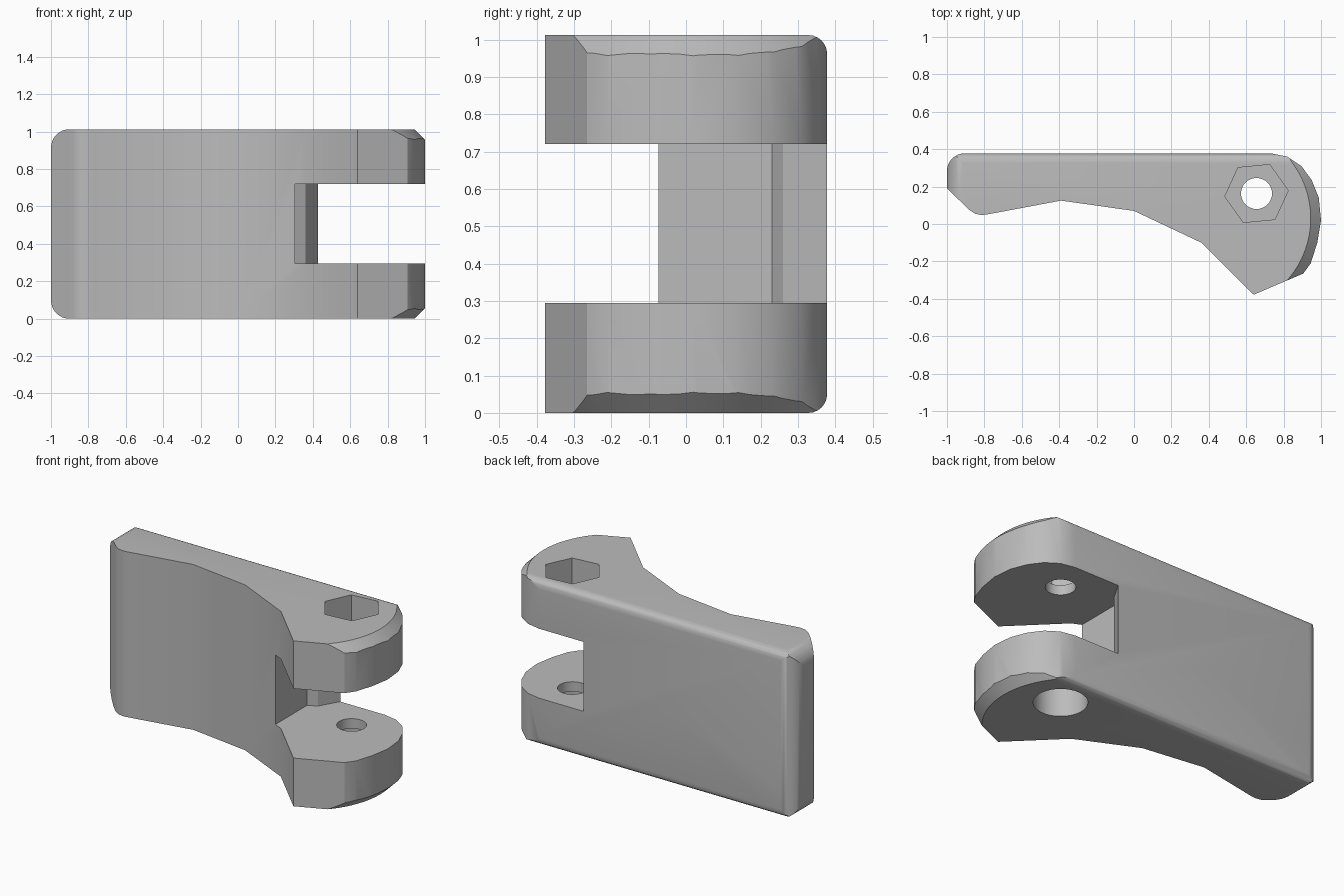
import bpy, bmesh, math
from mathutils import Matrix, Vector

if "Cube" in bpy.data.objects:
    bpy.data.objects.remove(bpy.data.objects["Cube"], do_unlink=True)

H = 1.012                      # overall height
PIVOT = (0.655, 0.163)         # bolt axis
SLOT = (0.295, 0.72)           # gap between the two lugs
FLOOR = 0.06                   # web left under each bolt recess

grey = bpy.data.materials.new("plain grey")
grey.use_nodes = True
colour = (0.5, 0.5, 0.5, 1)
grey.diffuse_color = colour
grey.node_tree.nodes["Principled BSDF"].inputs["Base Color"].default_value = colour


def make(name, bm):
    bmesh.ops.recalc_face_normals(bm, faces=bm.faces)
    mesh = bpy.data.meshes.new(name)
    bm.to_mesh(mesh)
    bm.free()
    mesh.materials.append(grey)
    obj = bpy.data.objects.new(name, mesh)
    bpy.context.collection.objects.link(obj)
    return obj


def prism(name, points, lo, hi, axis="z"):
    """Extrude a flat outline along one axis."""
    place = {"x": lambda a, b, t: (t, a, b),
             "y": lambda a, b, t: (a, t, b),
             "z": lambda a, b, t: (a, b, t)}[axis]
    bm = bmesh.new()
    face = bm.faces.new([bm.verts.new(place(a, b, lo)) for a, b in points])
    moved = bmesh.ops.extrude_face_region(bm, geom=[face])["geom"]
    verts = [g for g in moved if isinstance(g, bmesh.types.BMVert)]
    bmesh.ops.translate(bm, verts=verts, vec=place(0, 0, hi - lo))
    return make(name, bm)


def arc(cx, cy, r, start, end, steps):
    angles = [math.radians(start + (end - start) * i / steps) for i in range(steps + 1)]
    return [(cx + r * math.cos(a), cy + r * math.sin(a)) for a in angles]


def circle(r, sides, turn=0):
    return arc(*PIVOT, r, turn, turn + 360, sides)[:-1]


def cut(target, tool, operation="DIFFERENCE"):
    mod = target.modifiers.new("cut", "BOOLEAN")
    mod.operation, mod.solver, mod.object = operation, "EXACT", tool
    bpy.context.view_layer.objects.active = target
    bpy.ops.object.modifier_apply(modifier=mod.name)
    bpy.data.objects.remove(tool, do_unlink=True)


# Plan outline: scooped front, pointed heel, round nose, straight back
outline = [(-1, 0.19), (-0.88, 0.075), (-0.85, 0.055), (-0.815, 0.048), (-0.78, 0.052),
           (-0.39, 0.125), (0, 0.07), (0.36, -0.10), (0.64, -0.378), (0.905, -0.265),
           (0.945, -0.21), (0.98, -0.1), (1, 0.02), (0.988, 0.14), (0.95, 0.235),
           (0.895, 0.31), (0.82, 0.36), (0.73, 0.378)]
outline += arc(-0.905, 0.283, 0.095, 90, 180, 8)
body = prism("hinge_body", outline, -0.2, H + 0.2)

# Rounded far end, seen from the front
e, r = 0.001, 0.1
end_shape = [(1.2, -e), (1.2, H + e)]
end_shape += arc(-1 + r, H + e - r, r, 90, 180, 8) + arc(-1 + r, r - e, r, 180, 270, 8)
cut(body, prism("end_rounding", end_shape, -1, 1, "y"), "INTERSECT")

# Rounded long back edges, seen from the side
r = 0.05
back_shape = [(-0.6, H), (-0.6, 0)]
back_shape += arc(0.378 - r, r, r, -90, 0, 6) + arc(0.378 - r, H - r, r, 0, 90, 6)
cut(body, prism("back_rounding", back_shape, -1.3, 1.3, "x"), "INTERSECT")

# Conical chamfers on both rims of the nose
nose, big, drop = Vector((0.447, 0.03, 0)), 0.498, 0.055
for z, s in ((H, -1), (0, 1)):
    bm = bmesh.new()
    section = [(big - 0.055, z - s * drop), (big + 0.165, z + s * drop * 3),
               (big + 0.165, z - s * drop)]
    face = bm.faces.new([bm.verts.new((nose.x + d, nose.y, h)) for d, h in section])
    start = Matrix.Rotation(math.radians(-75), 4, "Z")
    bmesh.ops.rotate(bm, verts=bm.verts[:], cent=nose, matrix=start)
    bmesh.ops.spin(bm, geom=[face] + face.edges[:] + face.verts[:], cent=nose,
                   axis=(0, 0, 1), angle=math.radians(150), steps=30)
    # the swept start and end sections close the ring
    bmesh.ops.remove_doubles(bm, verts=bm.verts[:], dist=1e-5)
    bmesh.ops.holes_fill(bm, edges=bm.edges[:], sides=0)
    cut(body, make("nose_chamfer", bm))

# Gap between the lugs
gap = [(0.305, -0.6), (1.3, -0.6), (1.3, 0.6), (0.558, 0.6), (0.43, 0.38),
       (0.36, 0.26), (0.305, 0.23)]
cut(body, prism("lug_gap", gap, *SLOT))

# Bolt hole, hexagonal nut pocket above and round head recess below
cut(body, prism("bolt_hole", circle(0.083, 32), -0.2, H + 0.2))
cut(body, prism("nut_pocket", circle(0.17, 6, 5.5), SLOT[1] + FLOOR, H + 0.2))
cut(body, prism("head_recess", circle(0.148, 40), -0.2, SLOT[0] - FLOOR))

# Smooth curves with crisp edges
for obj in bpy.context.selected_objects:
    obj.select_set(False)
body.select_set(True)
bpy.context.view_layer.objects.active = body
bpy.ops.object.shade_smooth_by_angle(angle=math.radians(30))
